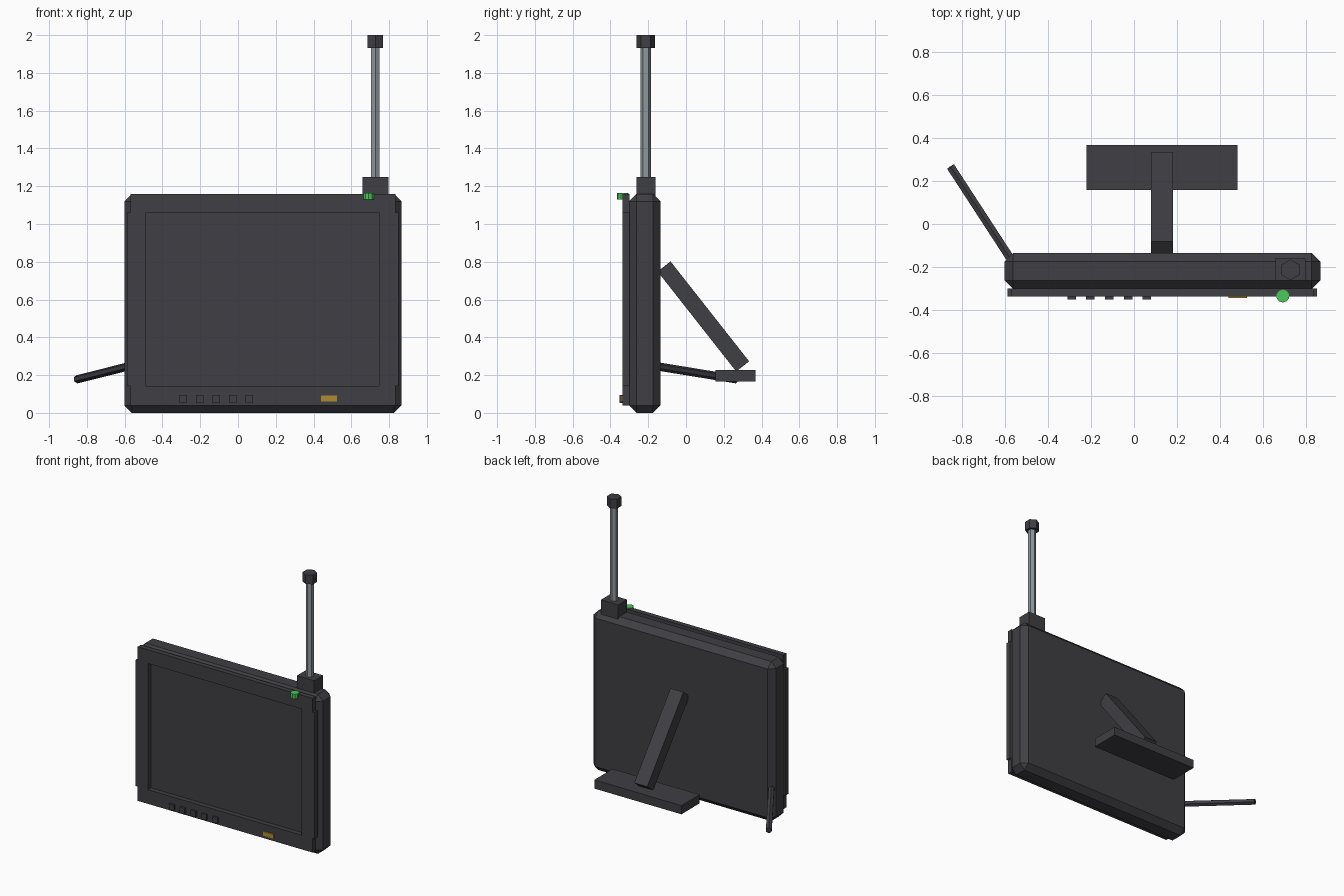
import bpy
from mathutils import Vector

cube = bpy.data.objects.get("Cube")
if cube:
    bpy.data.objects.remove(cube, do_unlink=True)


def material(name, r, g, b):
    m = bpy.data.materials.new(name)
    m.use_nodes = True
    m.diffuse_color = (r, g, b, 1)
    m.node_tree.nodes["Principled BSDF"].inputs["Base Color"].default_value = (r, g, b, 1)
    return m


DARK = material("charcoal plastic", 0.05, 0.049, 0.058)
STEEL = material("antenna steel", 0.27, 0.31, 0.33)
GOLD = material("gold", 0.42, 0.26, 0.03)
GREEN = material("indicator green", 0.07, 0.58, 0.1)


def finish(name, mat):
    ob = bpy.context.object
    ob.name = name
    ob.data.name = name
    ob.data.materials.append(mat)
    return ob


def box(name, x, y, z, mat=DARK, bevel=0):
    """Box given by its (low, high) extent on each axis."""
    bpy.ops.mesh.primitive_cube_add(size=1)
    ob = finish(name, mat)
    ob.location = [(a + b) / 2 for a, b in (x, y, z)]
    ob.scale = [b - a for a, b in (x, y, z)]
    bpy.ops.object.transform_apply(location=False, rotation=False, scale=True)
    if bevel:
        mod = ob.modifiers.new("chamfer", "BEVEL")
        mod.width = bevel
        mod.segments = 1
    return ob


def rod(name, start, end, radius, sides=6, mat=DARK):
    """Flat-sided rod between two points."""
    start, end = Vector(start), Vector(end)
    axis = end - start
    bpy.ops.mesh.primitive_cylinder_add(vertices=sides, radius=radius, depth=axis.length)
    ob = finish(name, mat)
    ob.location = (start + end) / 2
    if axis.x or axis.y:
        ob.rotation_euler = axis.to_track_quat("Z", "Y").to_euler()
    return ob


# Chamfered housing
box("housing", (-0.602, 0.866), (-0.302, -0.135), (0, 1.16), bevel=0.04)

# Raised frame around the recessed screen
FRONT = (-0.337, -0.300)
box("frame_top", (-0.57, 0.835), FRONT, (1.06, 1.16))
box("frame_bottom", (-0.57, 0.835), FRONT, (0.04, 0.143))
box("frame_right", (-0.587, -0.487), FRONT, (0.143, 1.06))
box("frame_left", (0.747, 0.85), FRONT, (0.143, 1.06))

# Row of buttons
for i in range(5):
    x = -0.29 + i * 0.0875
    box(f"button_{i + 1}", (x - 0.02, x + 0.02), (-0.352, -0.33), (0.053, 0.095))

# Plain badge plate and indicator lamp
box("badge", (0.44, 0.525), (-0.344, -0.336), (0.06, 0.092), GOLD)
rod("indicator_lamp", (0.692, -0.335, 1.131), (0.692, -0.335, 1.165), 0.03, 10, GREEN)

# Antenna
box("antenna_base", (0.658, 0.797), (-0.263, -0.161), (1.13, 1.25))
rod("antenna_rod", (0.727, -0.213, 1.24), (0.727, -0.213, 1.94), 0.027, mat=STEEL)
rod("antenna_cap", (0.727, -0.213, 1.933), (0.727, -0.213, 2.0), 0.048)

# Rear stand: slanted leg and foot
leg_top, leg_end = Vector((0.13, -0.116, 0.775)), Vector((0.13, 0.30, 0.246))
half = (leg_end - leg_top).length / 2
leg = box("stand_leg", (-0.052, 0.052), (-0.0435, 0.0435), (-half, half))
leg.location = (leg_top + leg_end) / 2
slope = leg_top - leg_end
leg.rotation_euler.x = Vector((0, 0, 1)).angle(slope)
box("stand_foot", (-0.22, 0.48), (0.157, 0.367), (0.165, 0.228))

# Thin side prop
rod("side_prop", (-0.565, -0.175, 0.25), (-0.852, 0.266, 0.178), 0.022)
